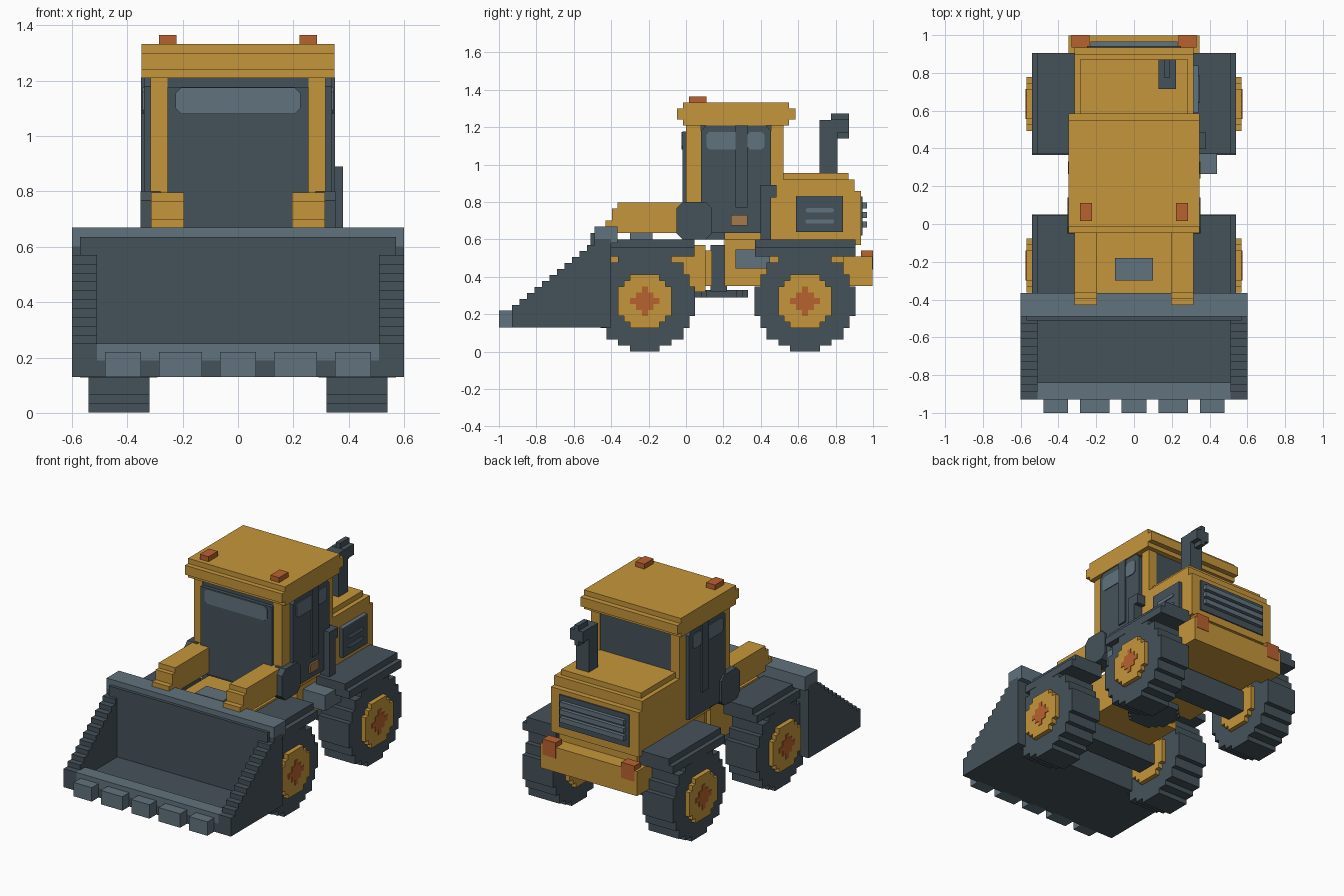
import bpy, bmesh, math

if "Cube" in bpy.data.objects:
    bpy.data.objects.remove(bpy.data.objects["Cube"], do_unlink=True)

V = 0.0317  # block size of the stepped style


def material(name, code):
    rgb = [int(code[i:i + 2], 16) / 255 for i in (0, 2, 4)]
    lin = [c / 12.92 if c < 0.04 else ((c + 0.055) / 1.055) ** 2.4 for c in rgb] + [1]
    m = bpy.data.materials.new(name)
    m.use_nodes = True
    m.diffuse_color = lin
    m.node_tree.nodes["Principled BSDF"].inputs["Base Color"].default_value = lin
    return m


YELLOW = material("machine yellow", "C5963B")
DARK = material("dark slate", "45525A")
LIGHT = material("light slate", "61727D")
ORANGE = material("signal orange", "B8622F")
TAN = material("handle tan", "A27B4C")


def prism(name, pts, lo, hi, mat, axis="x"):
    """Extrude a flat outline along an axis; pts are the two remaining axes in order."""
    place = {"x": lambda p, t: (t, p[0], p[1]),
             "y": lambda p, t: (p[0], t, p[1]),
             "z": lambda p, t: (p[0], p[1], t)}[axis]
    bm = bmesh.new()
    a = [bm.verts.new(place(p, lo)) for p in pts]
    b = [bm.verts.new(place(p, hi)) for p in pts]
    bm.faces.new(a)
    bm.faces.new(b)
    for i in range(len(pts)):
        j = (i + 1) % len(pts)
        bm.faces.new((a[i], a[j], b[j], b[i]))
    bmesh.ops.recalc_face_normals(bm, faces=bm.faces)
    me = bpy.data.meshes.new(name)
    bm.to_mesh(me)
    bm.free()
    me.materials.append(mat)
    ob = bpy.data.objects.new(name, me)
    bpy.context.collection.objects.link(ob)
    return ob


def box(name, x, y, z, mat):
    return prism(name, [(x[0], y[0]), (x[1], y[0]), (x[1], y[1]), (x[0], y[1])], z[0], z[1], mat, "z")


def both(name, x, y, z, mat):
    box("left_" + name, x, y, z, mat)
    box("right_" + name, (-x[1], -x[0]), y, z, mat)


def wide(name, half, y, z, mat):
    return box(name, (-half, half), y, z, mat)


def cut_rect(a, b, c):
    """Rectangle with clipped corners."""
    (x0, x1), (y0, y1) = a, b
    return [(x0 + c, y0), (x1 - c, y0), (x1, y0 + c), (x1, y1 - c),
            (x1 - c, y1), (x0 + c, y1), (x0, y1 - c), (x0, y0 + c)]


def step_disc(cu, cv, rows, r):
    """Stair-stepped circle outline, an odd number of rows high."""
    n = rows // 2
    right = []
    for k in range(-n, n + 1):
        w = (math.floor(math.sqrt(max(r * r - k * k, 0))) + 0.5) * V
        right += [(w, (k - 0.5) * V), (w, (k + 0.5) * V)]
    clean = [p for i, p in enumerate(right)
             if i in (0, len(right) - 1) or not (right[i - 1][0] == p[0] == right[i + 1][0])]
    full = clean + [(-u, v) for u, v in reversed(clean)]
    return [(cu + u, cv + v) for u, v in full]


# Wheels, hubs, axles and fenders
for end, cy, fy in (("front", -0.22, (-0.40, 0.045)), ("rear", 0.636, (0.37, 0.905))):
    for side, s in (("left", 1), ("right", -1)):
        tag = side + "_" + end
        prism(tag + "_tyre", step_disc(cy, 0.27, 17, 8.5), s * 0.32, s * 0.54, DARK)
        prism(tag + "_hub", step_disc(cy, 0.27, 9, 4.5), s * 0.29, s * 0.57, YELLOW)
        prism(tag + "_hub_cap", step_disc(cy, 0.27, 5, 2), s * 0.56, s * 0.574, ORANGE)
    wide(end + "_axle", 0.30, (cy - 0.07, cy + 0.07), (0.20, 0.34), DARK)
    both(end + "_fender_skirt", (0.30, 0.54), fy, (0.51, 0.56), DARK)
    both(end + "_fender_top", (0.30, 0.51), fy, (0.56, 0.60), DARK)

# Chassis and articulation joint
wide("front_frame", 0.25, (-0.40, 0.105), (0.32, 0.57), YELLOW)
wide("front_frame_nose", 0.22, (0.105, 0.14), (0.35, 0.54), YELLOW)
wide("joint_post", 0.16, (0.13, 0.22), (0.32, 0.57), DARK)
prism("joint_disc", step_disc(0, 0.19, 9, 4.5), 0.29, 0.33, DARK, "z")
wide("rear_frame", 0.28, (0.205, 0.90), (0.35, 0.61), YELLOW)
wide("boom_cylinder_mount", 0.10, (-0.30, -0.18), (0.56, 0.635), LIGHT)

# Bucket
stairs = [(-0.40, 0.13), (-0.93, 0.13), (-0.93, 0.25)]
for i in range(11):
    y, z = -0.93 + 0.04 * (i + 1), 0.25 + 0.032 * i
    stairs += [(y, z), (y, z + 0.032)]
stairs.append((-0.40, 0.602))
for side, s in (("left", 1), ("right", -1)):
    prism(side + "_bucket_wall", stairs, s * 0.51, s * 0.60, DARK)
wide("bucket_back", 0.57, (-0.51, -0.40), (0.13, 0.635), DARK)
wide("bucket_floor", 0.51, (-0.93, -0.50), (0.13, 0.19), DARK)
wide("bucket_cutting_edge", 0.51, (-0.93, -0.84), (0.19, 0.25), LIGHT)
wide("bucket_top_lip", 0.60, (-0.49, -0.365), (0.58, 0.67), LIGHT)
box("middle_tooth", (-0.065, 0.065), (-1, -0.92), (0.13, 0.22), LIGHT)
both("inner_tooth", (0.13, 0.285), (-1, -0.92), (0.13, 0.22), LIGHT)
both("outer_tooth", (0.35, 0.48), (-1, -0.92), (0.13, 0.22), LIGHT)

# Boom arms and their pivot plates
arm = [(0.02, 0.635), (-0.43, 0.635), (-0.43, 0.70), (-0.395, 0.70),
       (-0.395, 0.765), (-0.365, 0.765), (-0.365, 0.797), (0.02, 0.797)]
for side, s in (("left", 1), ("right", -1)):
    prism(side + "_boom_arm", arm, s * 0.195, s * 0.315, YELLOW)
    prism(side + "_boom_pivot", cut_rect((-0.05, 0.14), (0.60, 0.80), 0.033),
          s * 0.28, s * 0.352, DARK)

# Cab body, glass, pillars
wide("cab_core", 0.30, (0.005, 0.51), (0.60, 1.215), DARK)
wide("windscreen", 0.255, (-0.018, 0.02), (0.62, 1.178), DARK)
prism("windscreen_reflection", cut_rect((-0.225, 0.225), (1.08, 1.175), 0.02),
      -0.024, -0.017, LIGHT, "y")
both("front_pillar", (0.255, 0.317), (0.0, 0.08), (0.62, 1.215), YELLOW)
both("rear_pillar", (0.255, 0.317), (0.455, 0.52), (0.62, 1.215), YELLOW)
wide("cab_sill", 0.316, (0.205, 0.52), (0.60, 0.635), YELLOW)
wide("rear_window", 0.255, (0.505, 0.514), (0.90, 1.215), DARK)
window = [(0.08, 0.635), (0.455, 0.635), (0.455, 1.18), (0.425, 1.212), (0.11, 1.212), (0.08, 1.18)]
for side, s in (("left", 1), ("right", -1)):
    prism(side + "_side_window", window, s * 0.29, s * 0.34, DARK)
    for part, span in (("front", (0.11, 0.30)), ("rear", (0.33, 0.42))):
        prism(side + "_" + part + "_reflection", cut_rect(span, (1.08, 1.175), 0.015),
              s * 0.339, s * 0.345, LIGHT)
both("door_post", (0.33, 0.35), (0.265, 0.33), (0.77, 1.212), DARK)
box("door_handle", (0.335, 0.352), (0.24, 0.33), (0.675, 0.73), TAN)

# Roof with stepped edge and beacons
roof = [(-0.015, 1.21), (0.55, 1.21), (0.55, 1.24), (0.585, 1.24), (0.585, 1.30), (0.55, 1.30),
        (0.55, 1.333), (-0.015, 1.333), (-0.015, 1.30), (-0.047, 1.30), (-0.047, 1.24), (-0.015, 1.24)]
prism("roof", roof, -0.348, 0.348, YELLOW)
both("beacon", (0.222, 0.285), (0.015, 0.11), (1.33, 1.365), ORANGE)

# Engine hood, grilles, bumper
wide("hood_lower", 0.316, (0.51, 0.90), (0.60, 0.92), YELLOW)
wide("hood_rear", 0.316, (0.88, 0.935), (0.57, 0.86), YELLOW)
wide("hood_top", 0.287, (0.51, 0.87), (0.91, 0.955), YELLOW)
wide("rear_grille", 0.25, (0.93, 0.943), (0.62, 0.83), DARK)
for i in range(3):
    z = 0.665 + 0.05 * i
    wide("rear_grille_bar_%d" % (i + 1), 0.23, (0.94, 0.967), (z, z + 0.032), LIGHT)
box("side_grille", (0.31, 0.342), (0.588, 0.84), (0.64, 0.828), DARK)
box("side_grille_cap", (0.31, 0.342), (0.588, 0.84), (0.826, 0.832), LIGHT)
for i, z in enumerate((0.685, 0.745)):
    prism("side_grille_slat_%d" % (i + 1), cut_rect((0.64, 0.79), (z, z + 0.022), 0.006),
          0.34, 0.348, LIGHT)
wide("rear_bumper", 0.346, (0.84, 0.997), (0.35, 0.51), YELLOW)
for side, s in (("left", 1), ("right", -1)):
    box(side + "_tail_light", sorted((s * 0.235, s * 0.33)), (0.935, 1.0), (0.44, 0.542), ORANGE)

# Exhaust stack with elbow
box("exhaust_pipe", (0.13, 0.222), (0.715, 0.81), (0.94, 1.238), DARK)
box("exhaust_elbow", (0.13, 0.222), (0.775, 0.872), (1.17, 1.24), DARK)
box("exhaust_tip", (0.16, 0.19), (0.775, 0.872), (1.14, 1.272), DARK)

# Air filter and tool box on the left side
box("air_filter", (0.30, 0.38), (0.397, 0.455), (0.60, 0.89), DARK)
box("air_filter_clamp", (0.31, 0.38), (0.45, 0.485), (0.825, 0.89), DARK)
box("tool_box", (0.27, 0.44), (0.265, 0.45), (0.445, 0.545), LIGHT)
